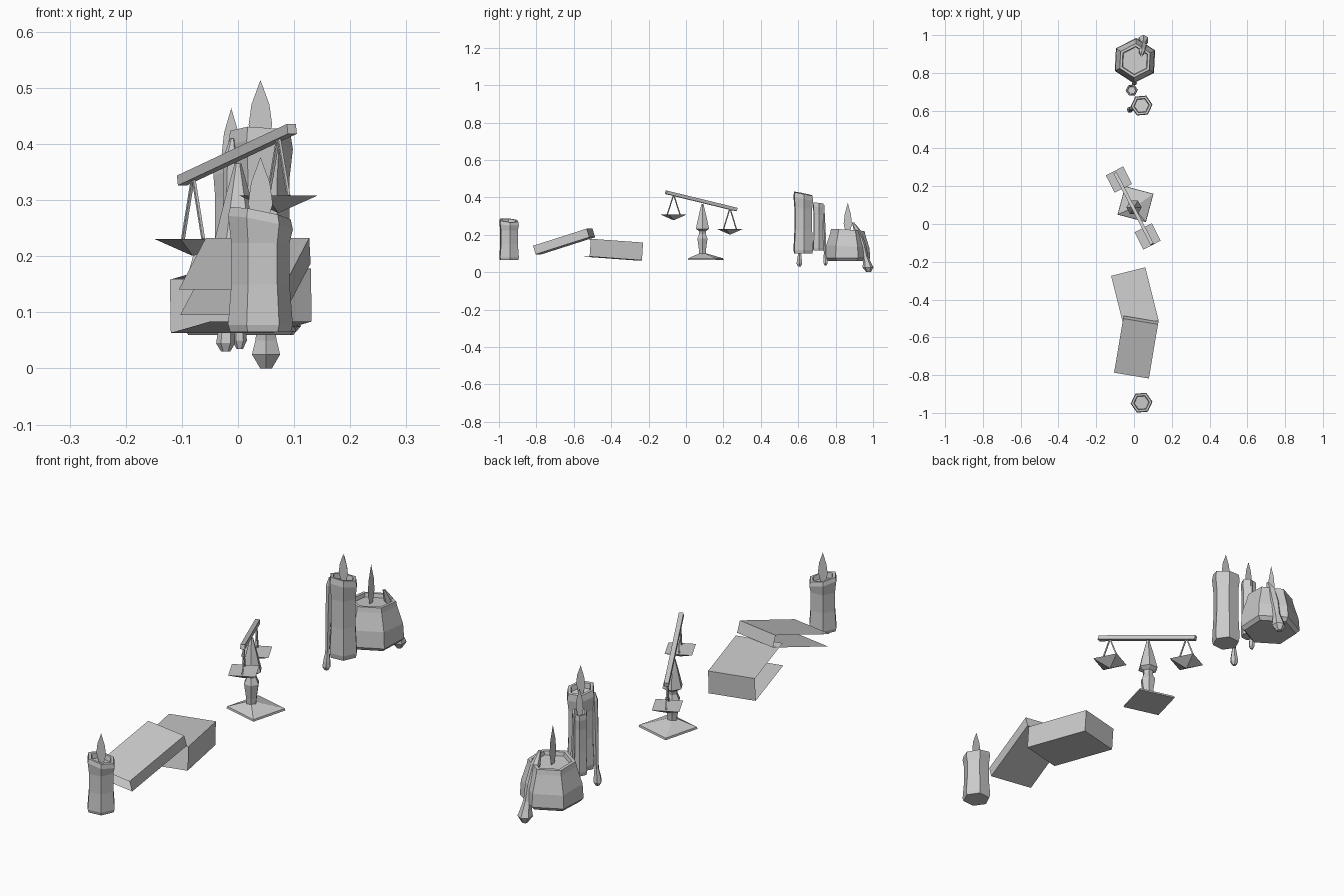
import bpy, bmesh, math
from mathutils import Vector, Euler

old = bpy.data.objects.get("Cube")
if old:
    bpy.data.objects.remove(old)

grey = bpy.data.materials.new("plain_grey")
grey.use_nodes = True
grey.diffuse_color = (0.6, 0.6, 0.6, 1)
grey.node_tree.nodes["Principled BSDF"].inputs["Base Color"].default_value = (0.6, 0.6, 0.6, 1)


def finish(name, bm):
    mesh = bpy.data.meshes.new(name)
    bm.to_mesh(mesh)
    bm.free()
    mesh.materials.append(grey)
    obj = bpy.data.objects.new(name, mesh)
    bpy.context.collection.objects.link(obj)
    return obj


def loft(name, rings, sides=6, phase=0, tilt=(0, 0), tilt_from=99):
    """Skin rings of (x, y, z, radius); rings from tilt_from on are sheared."""
    bm = bmesh.new()
    loops = []
    for i, (x, y, z, r) in enumerate(rings):
        loop = []
        for k in range(sides):
            a = math.radians(phase) + math.tau * k / sides
            dx, dy = r * math.cos(a), r * math.sin(a)
            dz = tilt[0] * dx + tilt[1] * dy if i >= tilt_from else 0
            loop.append(bm.verts.new((x + dx, y + dy, z + dz)))
        loops.append(loop)
    for low, high in zip(loops, loops[1:]):
        for k in range(sides):
            j = (k + 1) % sides
            bm.faces.new((low[k], low[j], high[j], high[k]))
    bm.faces.new(loops[0][::-1])
    bm.faces.new(loops[-1])
    return finish(name, bm)


def flame(name, x, y, z, height, width, along):
    """Flat leaf-shaped flame lying in the vertical plane of 'along'."""
    outline = [(-0.25, 0), (0.25, 0), (0.5, 0.3), (0.38, 0.62), (0, 1), (-0.38, 0.62), (-0.5, 0.3)]
    bm = bmesh.new()
    base = Vector((x, y, z))
    bm.faces.new([bm.verts.new(base + Vector(along) * u * width + Vector((0, 0, v * height)))
                  for u, v in outline])
    return finish(name, bm)


def candle(name, x, y, bottom, top, r, phase, tilt):
    """Waisted candle with a slanted rim and sunken top."""
    h = top - bottom
    shape = [(0, 0.93), (0.06, 1), (0.4, 0.9), (0.75, 0.9), (0.92, 1), (1, 0.93)]
    rings = [(x, y, bottom + h * t, r * s) for t, s in shape]
    rings += [(x, y, top, r * 0.72), (x, y, top - 0.02, r * 0.66)]
    loft(name, rings, 6, phase, tilt, 4)


def box(name, size, loc, rot, open_dirs=()):
    """Rotated box, leaving out the faces pointing along open_dirs."""
    bm = bmesh.new()
    bmesh.ops.create_cube(bm, size=1)
    bm.normal_update()
    gone = [f for f in bm.faces if any(f.normal.dot(Vector(d)) > 0.9 for d in open_dirs)]
    bmesh.ops.delete(bm, geom=gone, context='FACES')
    bmesh.ops.scale(bm, vec=size, verts=bm.verts)
    obj = finish(name, bm)
    obj.location = loc
    obj.rotation_euler = rot
    return obj


def rod(name, a, b, width, height):
    """Straight bar between two points."""
    a, b = Vector(a), Vector(b)
    d = b - a
    rot = Euler((math.atan2(d.z, d.xy.length), 0, math.atan2(-d.x, d.y)))
    return box(name, (width, d.length, height), (a + b) / 2, rot)


X, Y = (1, 0, 0), (0, 1, 0)

# Slim candles with their flames
candle("front_candle", 0.04, -0.946, 0.065, 0.277, 0.058, 5, (-0.2, -0.08))
flame("front_flame", 0.04, -0.946, 0.257, 0.12, 0.044, X)
candle("tall_candle", 0.04, 0.627, 0.1, 0.42, 0.058, 5, (-0.05, -0.2))
flame("tall_flame", 0.04, 0.627, 0.4, 0.114, 0.042, X)
candle("thin_candle", -0.012, 0.708, 0.115, 0.368, 0.032, 5, (0.1, -0.1))
flame("thin_flame", -0.012, 0.708, 0.348, 0.116, 0.034, X)

# Squat candle with a wide foot
cx, cy = 0.005, 0.865
squat = [(0.06, 0.105), (0.075, 0.12), (0.135, 0.116), (0.205, 0.094),
         (0.225, 0.09), (0.225, 0.076), (0.21, 0.072)]
loft("squat_candle", [(cx, cy, z, r) for z, r in squat], 6, 27, (0.03, -0.06), 2)
flame("squat_flame", 0, cy, 0.21, 0.16, 0.044, Y)

# Wax drips ending in a bulb
loft("tall_drip", [(-0.022, 0.606, 0.03, 0.008), (-0.022, 0.606, 0.045, 0.017),
                   (-0.021, 0.606, 0.065, 0.015), (-0.019, 0.608, 0.1, 0.009),
                   (-0.016, 0.61, 0.25, 0.012), (-0.012, 0.61, 0.38, 0.013),
                   (-0.01, 0.61, 0.41, 0.004)])
loft("thin_drip", [(0.003, 0.746, 0.035, 0.006), (0.003, 0.746, 0.05, 0.013),
                   (0.002, 0.745, 0.068, 0.012), (0, 0.743, 0.1, 0.007),
                   (-0.003, 0.74, 0.2, 0.009), (-0.006, 0.735, 0.36, 0.005)])
loft("squat_drip", [(0.05, 0.976, 0, 0.012), (0.05, 0.973, 0.025, 0.029),
                    (0.05, 0.968, 0.05, 0.022), (0.049, 0.958, 0.085, 0.016),
                    (0.046, 0.94, 0.15, 0.022), (0.042, 0.915, 0.225, 0.018),
                    (0.04, 0.893, 0.265, 0.006)], 6, 30)

# Hollow books, open on two sides
open_sides = [(-1, 0, 0), (0, -1, 0)]
rad = math.radians
box("leaning_book", (0.187, 0.305, 0.048), (0.012, -0.652, 0.164),
    (rad(17.5), 0, rad(-9.5)), open_sides)
box("flat_book", (0.187, 0.289, 0.095), (0.005, -0.395, 0.121),
    (rad(-4), 0, rad(14)), open_sides)

# Balance: foot, turned column and beam
loft("balance_foot", [(0.008, 0.105, 0.066, 0.11), (0.008, 0.105, 0.074, 0.108),
                      (0, 0.09, 0.1, 0.022)], 4, 30)
column = [(0.095, 0.02), (0.12, 0.022), (0.18, 0.031), (0.205, 0.02), (0.22, 0.022),
          (0.232, 0.041), (0.3, 0.024), (0.365, 0.006)]
loft("balance_column", [(0, 0.088, z, r) for z, r in column], 6, 0)
rod("balance_beam", (0.096, -0.107, 0.427), (-0.1, 0.27, 0.335), 0.018, 0.018)

# Hanging pans on pairs of cords
for side, px, py, rim, hook in (("left", 0.072, -0.066, 0.308, 0.415),
                                ("right", -0.08, 0.235, 0.231, 0.343)):
    loft(side + "_pan", [(px, py, rim - 0.03, 0.002), (px, py, rim, 0.073)], 4, -18)
    for end, s in (("front", 1), ("back", -1)):
        rod(side + "_" + end + "_cord", (px, py, hook),
            (px + s * 0.018, py - s * 0.034, rim), 0.005, 0.005)
